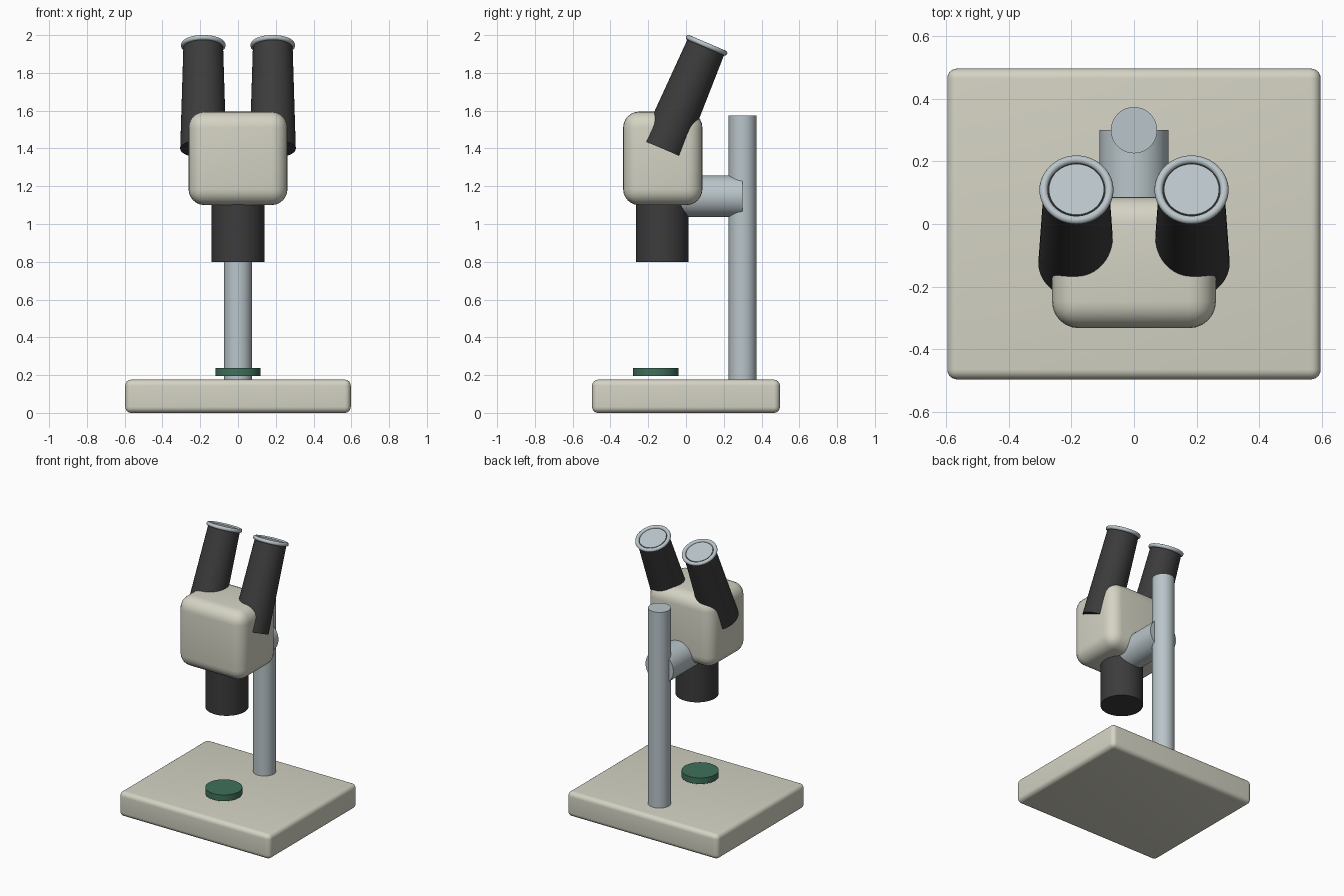
import bpy
from math import radians, sin, cos
from mathutils import Vector

cube = bpy.data.objects.get("Cube")
if cube:
    bpy.data.objects.remove(cube, do_unlink=True)


def material(name, rgb, roughness=0.5):
    mat = bpy.data.materials.new(name)
    mat.use_nodes = True
    colour = (*rgb, 1.0)
    mat.diffuse_color = colour
    bsdf = mat.node_tree.nodes["Principled BSDF"]
    bsdf.inputs["Base Color"].default_value = colour
    bsdf.inputs["Roughness"].default_value = roughness
    return mat


CREAM = material("cream enamel", (0.66, 0.65, 0.55))
BLACK = material("black rubber", (0.045, 0.045, 0.045))
STEEL = material("brushed steel", (0.49, 0.56, 0.59))
GREEN = material("green stage", (0.05, 0.165, 0.105))


def finish(name, mat):
    obj = bpy.context.object
    obj.name = name
    obj.data.materials.append(mat)
    bpy.ops.object.shade_smooth_by_angle(angle=radians(35))
    return obj


def rounded_box(name, low, high, radius, mat):
    low, high = Vector(low), Vector(high)
    bpy.ops.mesh.primitive_cube_add(size=1, location=(low + high) / 2)
    obj = bpy.context.object
    obj.scale = high - low
    bpy.ops.object.transform_apply(location=False, rotation=False, scale=True)
    bevel = obj.modifiers.new("rounded edges", "BEVEL")
    bevel.width = radius
    bevel.segments = 6
    bevel.limit_method = "NONE"
    bpy.ops.object.modifier_apply(modifier=bevel.name)
    return finish(name, mat)


def rod(name, start, end, r_start, r_end, mat):
    """Capped cylinder or cone between two points."""
    start, end = Vector(start), Vector(end)
    axis = end - start
    bpy.ops.mesh.primitive_cone_add(
        vertices=48, radius1=r_start, radius2=r_end, depth=axis.length,
        location=(start + end) / 2,
        rotation=axis.to_track_quat("Z", "Y").to_euler())
    return finish(name, mat)


# Base, stage plate and column
rounded_box("base", (-0.597, -0.497, 0), (0.597, 0.497, 0.176), 0.032, CREAM)
rod("stage_plate", (0, -0.16, 0.194), (0, -0.16, 0.238), 0.12, 0.12, GREEN)
rod("column", (0, 0.3, 0.15), (0, 0.3, 1.575), 0.074, 0.074, STEEL)

# Head, its support arm and the objective
rod("support_arm", (0, -0.1, 1.147), (0, 0.3, 1.147), 0.11, 0.11, STEEL)
rounded_box("head", (-0.262, -0.333, 1.1), (0.262, 0.087, 1.595), 0.085, CREAM)
rod("objective", (0, -0.126, 0.8), (0, -0.126, 1.2), 0.14, 0.14, BLACK)

# Paired eyepieces, tilted towards the back
TILT = radians(23)
axis = Vector((0, sin(TILT), cos(TILT)))
for side, x in (("left", 0.184), ("right", -0.184)):
    top = Vector((x, 0.109, 1.946))
    rod(side + "_eyepiece_tube", top - axis * 0.595, top, 0.122, 0.105, BLACK)
    rod(side + "_eyepiece_lens", top - axis * 0.02, top + axis * 0.005,
        0.088, 0.088, STEEL)
    bpy.ops.mesh.primitive_torus_add(
        major_radius=0.105, minor_radius=0.0135, major_segments=48,
        minor_segments=12, location=top, rotation=(-TILT, 0, 0))
    finish(side + "_eyepiece_rim", STEEL)
